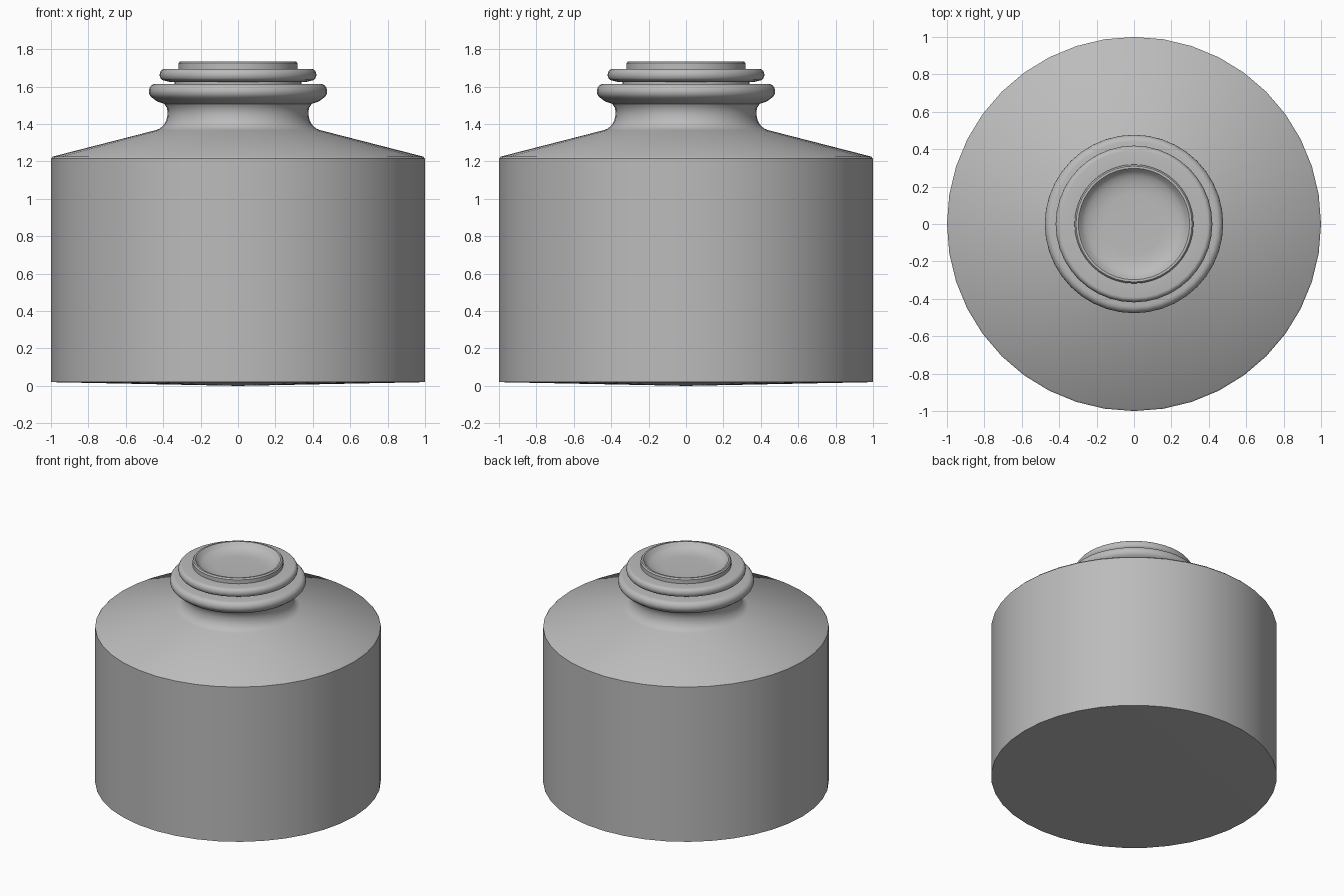
import bpy
import bmesh
from math import cos, sin, radians, tau

SIDES = 40

cube = bpy.data.objects.get("Cube")
if cube:
    bpy.data.objects.remove(cube, do_unlink=True)

grey = bpy.data.materials.new("plain grey")
grey.use_nodes = True
GREY = (0.5, 0.5, 0.5, 1)
grey.diffuse_color = GREY
grey.node_tree.nodes["Principled BSDF"].inputs["Base Color"].default_value = GREY


def arc(r, z, rx, rz, start, end, steps):
    """Points on an elliptical arc in the (radius, height) plane, in degrees."""
    angles = [radians(start + (end - start) * i / steps) for i in range(steps + 1)]
    return [(r + rx * cos(a), z + rz * sin(a)) for a in angles]


def lathe(name, profile):
    """Spin a (radius, height) profile around the z axis."""
    bm = bmesh.new()
    verts = [bm.verts.new((r, 0, z)) for r, z in profile]
    edges = [bm.edges.new(pair) for pair in zip(verts, verts[1:])]
    bmesh.ops.spin(bm, geom=verts + edges, axis=(0, 0, 1), cent=(0, 0, 0),
                   angle=tau, steps=SIDES)
    bmesh.ops.remove_doubles(bm, verts=bm.verts, dist=0.0005)
    bmesh.ops.recalc_face_normals(bm, faces=bm.faces)
    mesh = bpy.data.meshes.new(name)
    bm.to_mesh(mesh)
    bm.free()
    mesh.materials.append(grey)
    obj = bpy.data.objects.new(name, mesh)
    bpy.context.collection.objects.link(obj)
    bpy.ops.object.select_all(action="DESELECT")
    obj.select_set(True)
    bpy.context.view_layer.objects.active = obj
    bpy.ops.object.shade_smooth_by_angle(angle=radians(35))
    return obj


# Bottle: shallow conical base, straight wall, sloping shoulder, neck, rolled lip
bottle = [(0, 0), (1, 0.02), (1, 1.215), (0.99, 1.226)]
bottle += arc(0.457, 1.455, 0.08, 0.09, 255, 180, 6)
bottle += [(0.379, 1.485), (0.395, 1.508)]
bottle += [(0.435, 1.522)]
bottle += arc(0.44, 1.575, 0.037, 0.04, -60, 90, 8)
bottle += [(0.3, 1.615), (0.3, 1.55), (0, 1.55)]
lathe("bottle", bottle)

# Stopper: plug, rounded flange, raised rim and dished top
stopper = [(0, 1.56), (0.34, 1.56), (0.34, 1.626), (0.37, 1.626)]
stopper += arc(0.393, 1.663, 0.026, 0.032, -60, 90, 8)
stopper += [(0.318, 1.695), (0.318, 1.725)]
stopper += [(0.31, 1.735), (0.298, 1.735)]
stopper += arc(0.16, 1.735, 0.13, 0.055, -12, -90, 6)
stopper += [(0, 1.68)]
lathe("stopper", stopper)
